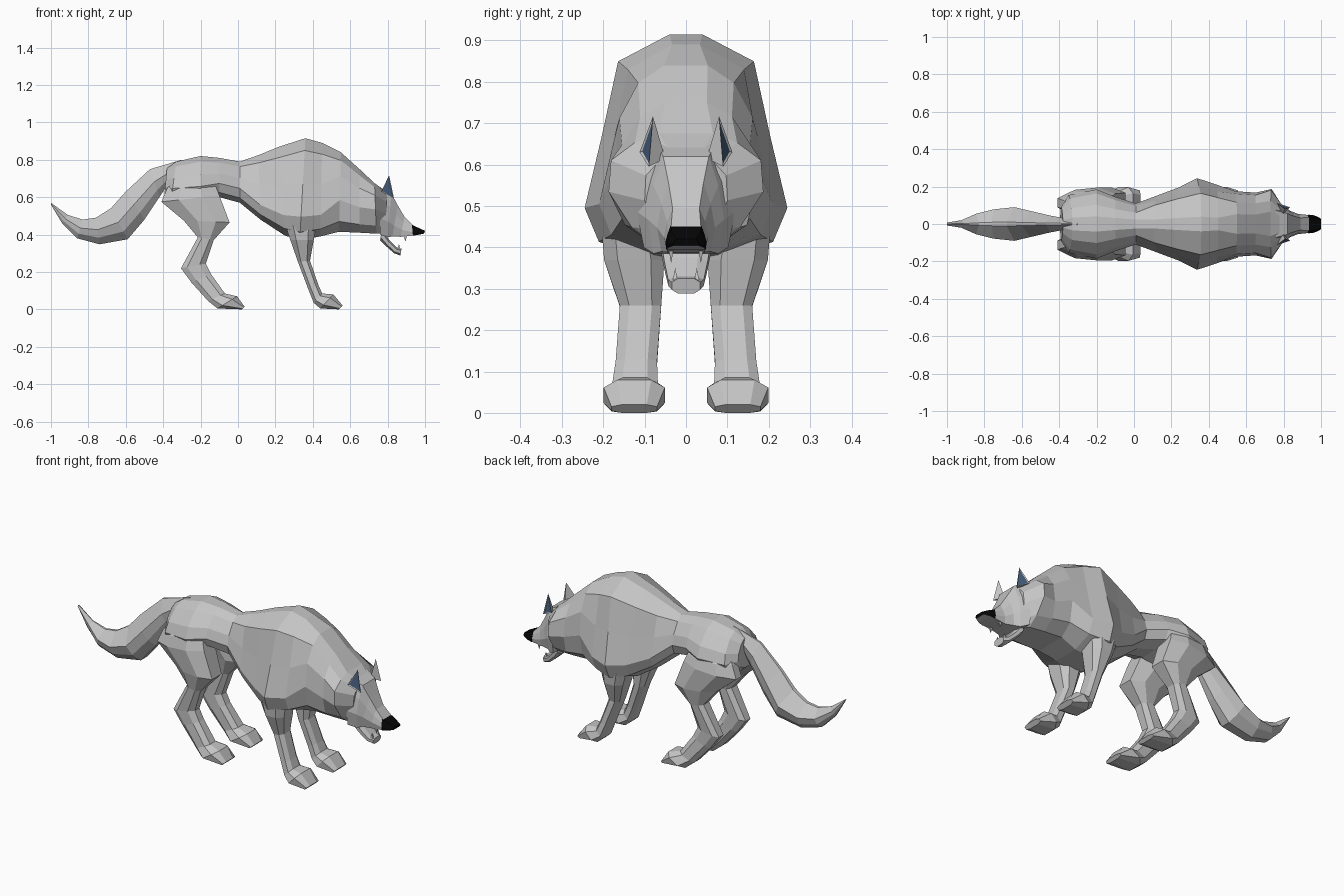
import bpy, bmesh


def mat(name, r, g, b):
    m = bpy.data.materials.new(name)
    m.diffuse_color = (r, g, b, 1)
    return m


FUR = mat("grey_fur", 0.56, 0.56, 0.56)
BLACK = mat("nose_black", 0.002, 0.002, 0.002)
BLUE = mat("ear_blue", 0.06, 0.11, 0.20)

# Half cross-sections: (fraction from top to bottom, fraction of half width)
RUMP = [(0, .22), (.12, .55), (.4, .88), (.65, 1), (.88, .85), (1, .35)]
CHEST = [(0, .16), (.12, .67), (.45, .83), (.77, 1), (.92, .86), (1, .35)]
MID = [(0, .3), (.1, .66), (.3, .92), (.6, 1), (.87, .88), (1, .5)]
NECK = [(0, .35), (.08, .66), (.24, .97), (.52, 1), (.84, .7), (1, .4)]
LIMB = [(0, .55), (.25, 1), (.75, 1), (1, .55)]
HAUNCH = [(0, .6), (.3, 1), (.7, .85), (1, .3)]
TAIL = [(0, .12), (.45, 1), (.75, .8), (1, .3)]
HEAD = [(0, .6), (.3, .85), (.65, 1), (1, .85)]
NOSE = [(0, .75), (.35, .9), (.7, 1), (1, .95)]


def finish(name, bm, mats):
    bmesh.ops.recalc_face_normals(bm, faces=bm.faces[:])
    me = bpy.data.meshes.new(name)
    bm.to_mesh(me)
    bm.free()
    for m in mats:
        me.materials.append(m)
    ob = bpy.data.objects.new(name, me)
    bpy.context.collection.objects.link(ob)
    return ob


def loft(name, rings, profile=None, side=1, mats=(FUR,)):
    """Skin rings given as (top x, top z, bottom x, bottom z, half width, centre y[, profile])."""
    bm = bmesh.new()
    loops = []
    for r in rings:
        tx, tz, bx, bz, w, cy = r[:6]
        prof = r[6] if len(r) > 6 else profile
        pts = [(t, f) for t, f in prof] + [(t, -f) for t, f in reversed(prof)]
        loops.append([bm.verts.new((tx + (bx - tx) * t, side * (cy + f * w),
                                    tz + (bz - tz) * t)) for t, f in pts])
    n = len(loops[0])
    for a, b in zip(loops, loops[1:]):
        for i in range(n):
            j = (i + 1) % n
            bm.faces.new((a[i], a[j], b[j], b[i]))
    bm.faces.new(loops[0])
    bm.faces.new(loops[-1])
    return finish(name, bm, mats)


# Torso from rump to neck ruff
loft("torso", [
    (-.38, .755, -.395, .60, .09, 0, RUMP),
    (-.33, .79, -.36, .57, .155, 0, RUMP),
    (-.20, .82, -.20, .57, .185, 0, RUMP),
    (-.10, .81, -.10, .60, .145, 0, RUMP),
    (.01, .79, .01, .57, .11, 0, RUMP),
    (.11, .825, .12, .48, .15, 0, CHEST),
    (.22, .87, .25, .395, .197, 0, CHEST),
    (.36, .915, .33, .37, .245, 0, CHEST),
    (.45, .89, .44, .39, .21, 0, CHEST),
    (.55, .84, .54, .415, .175, 0, MID),
    (.65, .75, .65, .41, .168, 0, MID),
    (.73, .675, .74, .405, .187, 0, NECK),
    (.80, .625, .785, .41, .10, 0, NECK),
])

# Tail
loft("tail", [
    (-.30, .80, -.34, .72, .02, 0),
    (-.47, .75, -.42, .60, .045, 0),
    (-.60, .63, -.50, .48, .07, 0),
    (-.68, .54, -.59, .375, .09, 0),
    (-.76, .49, -.74, .348, .078, 0),
    (-.83, .48, -.86, .38, .055, 0),
    (-.91, .505, -.94, .46, .02, 0),
    (-1.0, .57, -1.0, .56, .008, 0),
], TAIL)

# Head, nose and lower jaw
loft("head", [
    (.76, .65, .76, .40, .12, 0),
    (.82, .62, .80, .385, .092, 0),
    (.855, .555, .825, .39, .07, 0),
    (.89, .495, .87, .388, .054, 0),
    (.935, .45, .935, .395, .048, 0, NOSE),
], HEAD)
nose = loft("nose", [
    (.930, .452, .935, .394, .050, 0),
    (.965, .436, .965, .399, .046, 0),
    (1.0, .42, .995, .405, .031, 0),
], NOSE, mats=(BLACK, FUR))
for p in nose.data.polygons:  # furry underside
    if p.normal.z < -.6:
        p.material_index = 1
loft("lower_jaw", [
    (.77, .43, .76, .37, .06, 0),
    (.805, .375, .795, .335, .052, 0),
    (.85, .33, .835, .30, .043, 0),
    (.875, .325, .868, .288, .034, 0),
], LIMB)

for side, tag in ((-1, "right"), (1, "left")):
    # Hind leg with paw
    loft("hind_leg_" + tag, [
        (-.15, .72, -.32, .72, .03, .09, HAUNCH),
        (-.115, .65, -.38, .645, .075, .105, HAUNCH),
        (-.10, .61, -.41, .575, .082, .113, HAUNCH),
        (-.045, .465, -.29, .475, .07, .125, HAUNCH),
        (-.13, .37, -.215, .385, .045, .125),
        (-.172, .245, -.305, .22, .038, .12),
        (-.145, .19, -.25, .145, .038, .12),
        (-.07, .085, -.16, .045, .045, .125),
        (-.005, .07, -.11, .005, .072, .125),
        (.035, .015, .02, .0, .055, .125),
    ], LIMB, side)

    # Front leg with paw
    loft("front_leg_" + tag, [
        (.42, .46, .25, .46, .07, .135),
        (.405, .37, .28, .37, .073, .125),
        (.385, .26, .32, .255, .05, .11),
        (.43, .13, .375, .11, .05, .12),
        (.45, .085, .405, .035, .055, .123),
        (.51, .08, .44, .005, .074, .125),
        (.56, .02, .54, .0, .055, .125),
    ], LIMB, side)

    # Ear with coloured panel inset in its outward face
    bm = bmesh.new()
    f, b, i, t = [bm.verts.new((x, side * y, z)) for x, y, z in (
        (.834, .09, .595), (.766, .112, .63), (.795, .05, .615), (.808, .08, .717))]
    panel = bm.faces.new((f, b, t))
    for tri in ((b, i, t), (i, f, t), (f, i, b)):
        bm.faces.new(tri)
    bmesh.ops.recalc_face_normals(bm, faces=bm.faces[:])
    bmesh.ops.inset_individual(bm, faces=[panel], thickness=.0085, depth=-.003)
    panel.material_index = 1
    finish("ear_" + tag, bm, [FUR, BLUE])

    # Upper and lower fangs
    for name, x, y, z0, z1 in (("upper_fang_", .895, .036, .395, .362),
                               ("lower_fang_", .86, .026, .32, .35)):
        bm = bmesh.new()
        base = [bm.verts.new((x + dx, side * (y + dy), z0))
                for dx, dy in ((-.009, -.006), (.009, -.006), (.009, .006), (-.009, .006))]
        tip = bm.verts.new((x, side * y, z1))
        bm.faces.new(base)
        for k in range(4):
            bm.faces.new((base[k], base[(k + 1) % 4], tip))
        finish(name + tag, bm, [FUR])
